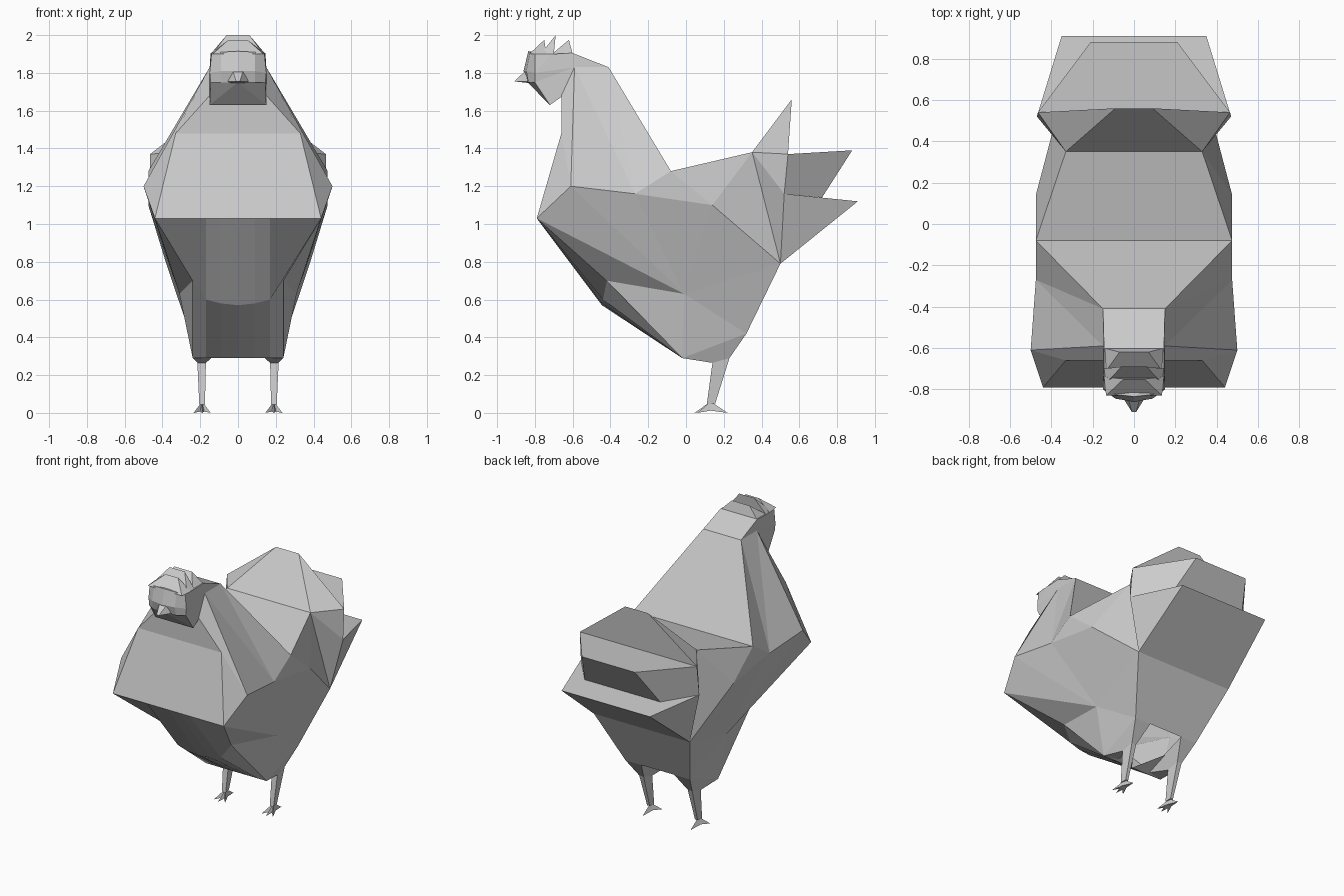
import bpy, bmesh

if "Cube" in bpy.data.objects:
    bpy.data.objects.remove(bpy.data.objects["Cube"])

gray = bpy.data.materials.new("light gray")
gray.diffuse_color = (0.6, 0.6, 0.6, 1)
gray.use_nodes = True
gray.node_tree.nodes["Principled BSDF"].inputs["Base Color"].default_value = gray.diffuse_color


def build(name, pts, sides=(), spans=()):
    """Right-hand points are mirrored; sides appear twice, spans bridge left and right."""
    bm = bmesh.new()
    right = {k: bm.verts.new(p) for k, p in pts.items()}
    left = {k: v if abs(v.co.x) < 1e-6 else bm.verts.new((-v.co.x, v.co.y, v.co.z))
            for k, v in list(right.items())}

    def face(vs):
        vs = list(dict.fromkeys(vs))
        if len(vs) > 2 and not bm.faces.get(vs):
            bm.faces.new(vs)

    for f in sides:
        face([right[k] for k in f.split()])
        face([left[k] for k in reversed(f.split())])
    for f in spans:
        a, b = f.split()
        face([right[a], right[b], left[b], left[a]])
    bmesh.ops.recalc_face_normals(bm, faces=bm.faces)
    me = bpy.data.meshes.new(name)
    bm.to_mesh(me)
    bm.free()
    me.materials.append(gray)
    ob = bpy.data.objects.new(name, me)
    bpy.context.collection.objects.link(ob)
    return ob


# Body, neck and breast
body = {
    "chest": (.44, -.79, 1.03), "crop": (.33, -.66, 1.48), "throat": (.15, -.66, 1.68),
    "shoulder": (.50, -.61, 1.20), "jaw": (.15, -.59, 1.83), "nape": (.15, -.41, 1.83),
    "back": (.475, -.08, 1.28), "wing": (.475, -.27, 1.16), "flank": (.475, .14, 1.10),
    "rump": (.33, .35, 1.38), "vent": (.38, .50, .79), "side": (.31, -.01, .63),
    "belly": (.24, -.42, .70), "low": (.24, -.02, .29), "thigh": (.255, .32, .42),
    # rounded keel columns
    "k1": (.17, -.79, 1.03), "k2": (.09, -.79, 1.03), "k3": (0, -.79, 1.03),
    "b1": (.17, -.44, .60), "b2": (.09, -.445, .58), "b3": (0, -.445, .57),
    "n1": (.17, -.02, .29), "n2": (.09, -.02, .29), "n3": (0, -.02, .29),
}
build("body", body, [
    "chest shoulder crop", "crop shoulder jaw throat", "shoulder wing jaw",
    "jaw wing nape", "nape wing back", "chest side shoulder", "shoulder side wing",
    "wing flank back", "wing side flank", "flank side vent", "back flank rump",
    "flank vent rump", "chest belly side", "belly low side", "side low thigh",
    "side thigh vent", "chest k1 b1 belly", "k1 k2 b2 b1", "k2 k3 b3 b2",
    "belly b1 n1 low", "b1 b2 n2 n1", "b2 b3 n3 n2", "low n1 n2 n3 thigh",
], ["chest crop", "crop throat", "nape back", "back rump", "thigh vent"])

# Stepped tail made of three broad wedges
tail = {
    "rump": (.33, .35, 1.38), "vent": (.38, .50, .79),
    "upper": (.465, .54, 1.37), "lower": (.47, .52, 1.16),
    "tip1": (.09, .56, 1.66), "tip2": (.21, .88, 1.39), "tip3": (.35, .91, 1.12),
    "notch": (.30, .72, 1.14),
}
build("tail", tail, [
    "rump upper tip1", "rump lower upper", "rump vent lower",
    "upper lower notch tip2", "lower vent tip3",
], ["rump tip1", "tip1 upper", "upper tip2", "tip2 notch", "notch lower",
    "lower tip3", "tip3 vent"])

# Head with rounded face and wattle
head = {
    "nape": (.15, -.41, 1.83), "crown": (.145, -.60, 1.905), "mid": (.145, -.71, 1.90),
    "brow": (.14, -.80, 1.90), "cheek": (.15, -.80, 1.80), "mouth": (.145, -.80, 1.75),
    "wattle": (.15, -.72, 1.63), "throat": (.15, -.65, 1.68), "jaw": (.15, -.59, 1.83),
    "f1": (.09, -.825, 1.91), "f2": (0, -.835, 1.915),
    "g1": (.09, -.845, 1.81), "g2": (0, -.86, 1.81),
    "m1": (.09, -.835, 1.75), "m2": (0, -.84, 1.75),
}
build("head", head, [
    "nape crown jaw", "crown mid jaw", "mid brow cheek", "mid cheek jaw",
    "jaw cheek mouth", "jaw mouth wattle throat",
    "brow f1 g1 cheek", "f1 f2 g2 g1", "cheek g1 m1 mouth", "g1 g2 m2 m1",
    "mid f2 f1 brow", "mouth m1 m2 wattle",
], ["nape crown", "crown mid", "mid f2", "m2 wattle", "wattle throat"])

# Comb: three wide ridges leaning backward (front y, back y, tip y, tip z, tip half width)
for i, (y0, y1, yt, zt, w) in enumerate([(-.71, -.60, -.62, 1.975, .07),
                                         (-.77, -.70, -.69, 2.0, .06),
                                         (-.83, -.74, -.75, 1.975, .05)]):
    pts = {"f": (.135, y0, 1.90), "b": (.145, y1, 1.90), "t": (w, yt, zt)}
    build(f"comb_ridge_{i + 1}", pts, ["f b t"], ["f t", "t b", "b f"])

# Beak
build("beak", {"top": (.03, -.84, 1.82), "edge": (.06, -.83, 1.755),
               "tip": (.01, -.91, 1.755), "under": (.05, -.82, 1.745)},
      ["top edge tip", "edge under tip", "top under edge"],
      ["top tip", "tip under", "under top"])

# Thighs and shanks, mirrored
build("legs", {
    "a": (.24, -.02, .29), "b": (.13, -.02, .30), "c": (.255, .32, .42), "d": (.13, .32, .42),
    "e": (.215, .14, .265), "f": (.17, .14, .265), "g": (.21, .23, .29), "h": (.175, .23, .29),
    "i": (.205, .11, .045), "j": (.175, .11, .045), "k": (.20, .155, .05), "l": (.18, .155, .05),
}, ["a b f e", "a e g c", "b d h f", "c g h d",
    "e f j i", "e i k g", "f h l j", "g k l h", "i j l k"])

# Toes: three forward and one back
for name, x, y in (("inner_toe", .145, .06), ("middle_toe", .19, .045),
                   ("outer_toe", .235, .06), ("back_toe", .19, .22)):
    build(name, {"t": (.19, .13, .06), "l": (.172, .13, .012), "r": (.208, .13, .012),
                 "p": (x, y, 0)}, ["t l p", "t p r", "l r p", "t r l"])
